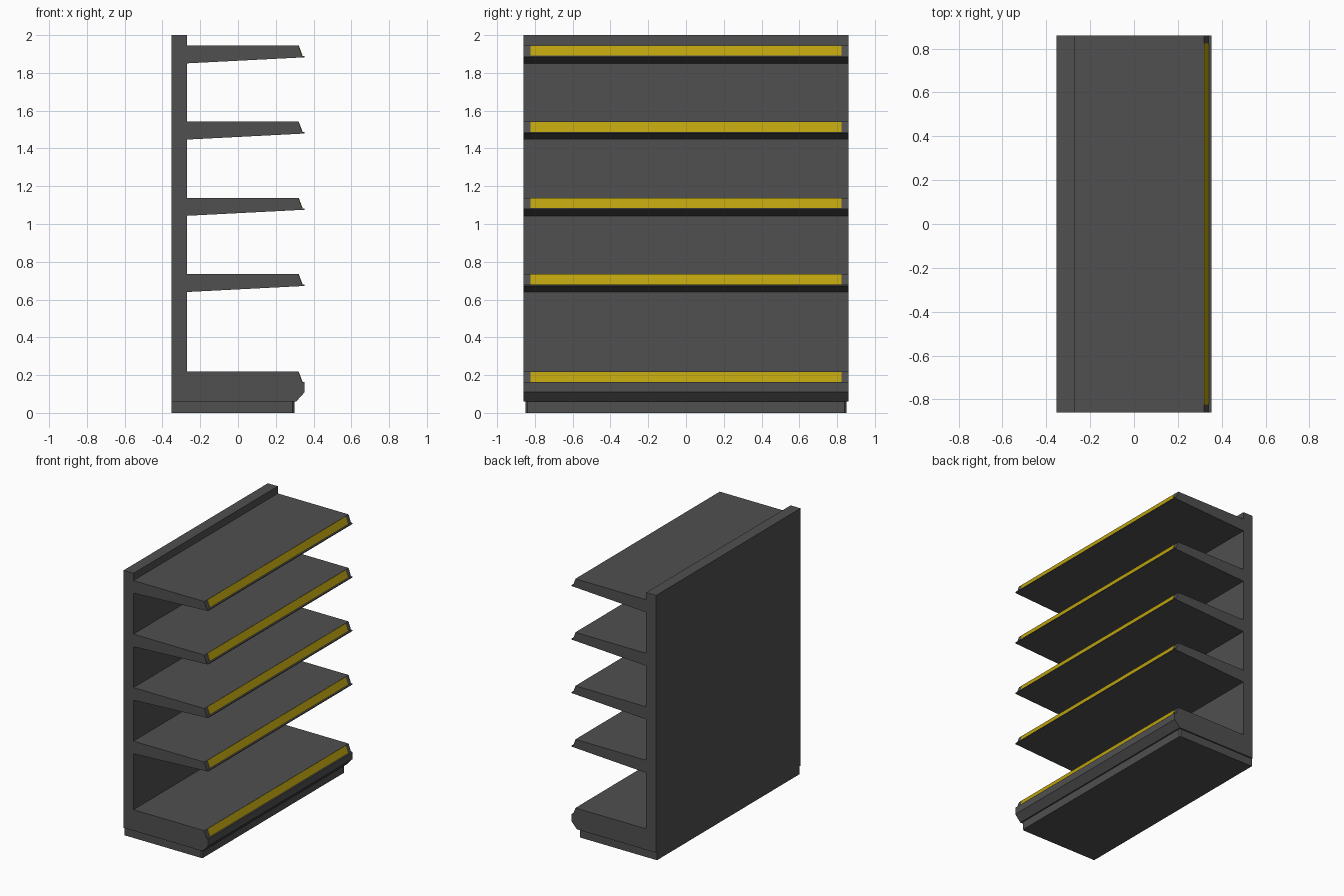
import bpy, bmesh

if "Cube" in bpy.data.objects:
    bpy.data.objects.remove(bpy.data.objects["Cube"])

HALF_LEN = 0.86      # half length of panel and shelves
STRIP_HALF = 0.823   # half length of price strips
BACK, PANEL_FRONT = -0.353, -0.27

yellow = bpy.data.materials.new("yellow")
yellow.diffuse_color = (0.50, 0.36, 0.004, 1)
yellow.use_nodes = True
yellow.node_tree.nodes["Principled BSDF"].inputs["Base Color"].default_value = yellow.diffuse_color
grey = bpy.data.materials.new("dark_grey")
grey.diffuse_color = (0.08, 0.08, 0.08, 1)
grey.use_nodes = True
grey.node_tree.nodes["Principled BSDF"].inputs["Base Color"].default_value = grey.diffuse_color


def extrude(name, points, vec, mat):
    """Solid made by sweeping a planar outline along vec."""
    bm = bmesh.new()
    face = bm.faces.new([bm.verts.new(p) for p in points])
    ext = bmesh.ops.extrude_face_region(bm, geom=[face], use_keep_orig=True)
    moved = [g for g in ext["geom"] if isinstance(g, bmesh.types.BMVert)]
    bmesh.ops.translate(bm, verts=moved, vec=vec)
    bmesh.ops.recalc_face_normals(bm, faces=bm.faces)
    mesh = bpy.data.meshes.new(name)
    bm.to_mesh(mesh)
    bm.free()
    mesh.materials.append(mat)
    obj = bpy.data.objects.new(name, mesh)
    bpy.context.collection.objects.link(obj)
    return obj


def along_y(name, profile, half, mat):
    """Extrude an x-z profile symmetrically along y."""
    return extrude(name, [(x, -half, z) for x, z in profile], (0, 2 * half, 0), mat)


def price_strip(name, top):
    """Thin yellow strip lying on the slanted front edge of a shelf."""
    along_y(name, [(0.319, top - 0.001), (0.322, top - 0.001),
                   (0.342, top - 0.054), (0.339, top - 0.054)], STRIP_HALF, yellow)


# Plinth, with small chamfers on its front corners
extrude("plinth", [(BACK, -0.85, 0), (0.288, -0.85, 0), (0.298, -0.84, 0),
                   (0.298, 0.84, 0), (0.288, 0.85, 0), (BACK, 0.85, 0)],
        (0, 0, 0.06), grey)

# Back panel
along_y("back_panel", [(BACK, 0.06), (PANEL_FRONT, 0.06),
                       (PANEL_FRONT, 2.0), (BACK, 2.0)], HALF_LEN, grey)

# Deep base shelf with bumper nose
base_top = 0.218
along_y("base_shelf", [(PANEL_FRONT, 0.06), (0.308, 0.06), (0.353, 0.11),
                       (0.353, 0.163), (0.34, 0.163), (0.32, base_top),
                       (PANEL_FRONT, base_top)], HALF_LEN, grey)
price_strip("base_price_strip", base_top)

# Four tapered upper shelves with a small lip under the strip
for i in range(4):
    t = 0.735 + i * 0.4035
    along_y(f"shelf_{i + 1}", [(PANEL_FRONT, t - 0.095), (0.353, t - 0.063),
                               (0.353, t - 0.056), (0.34, t - 0.056), (0.32, t),
                               (PANEL_FRONT, t)], HALF_LEN, grey)
    price_strip(f"price_strip_{i + 1}", t)
